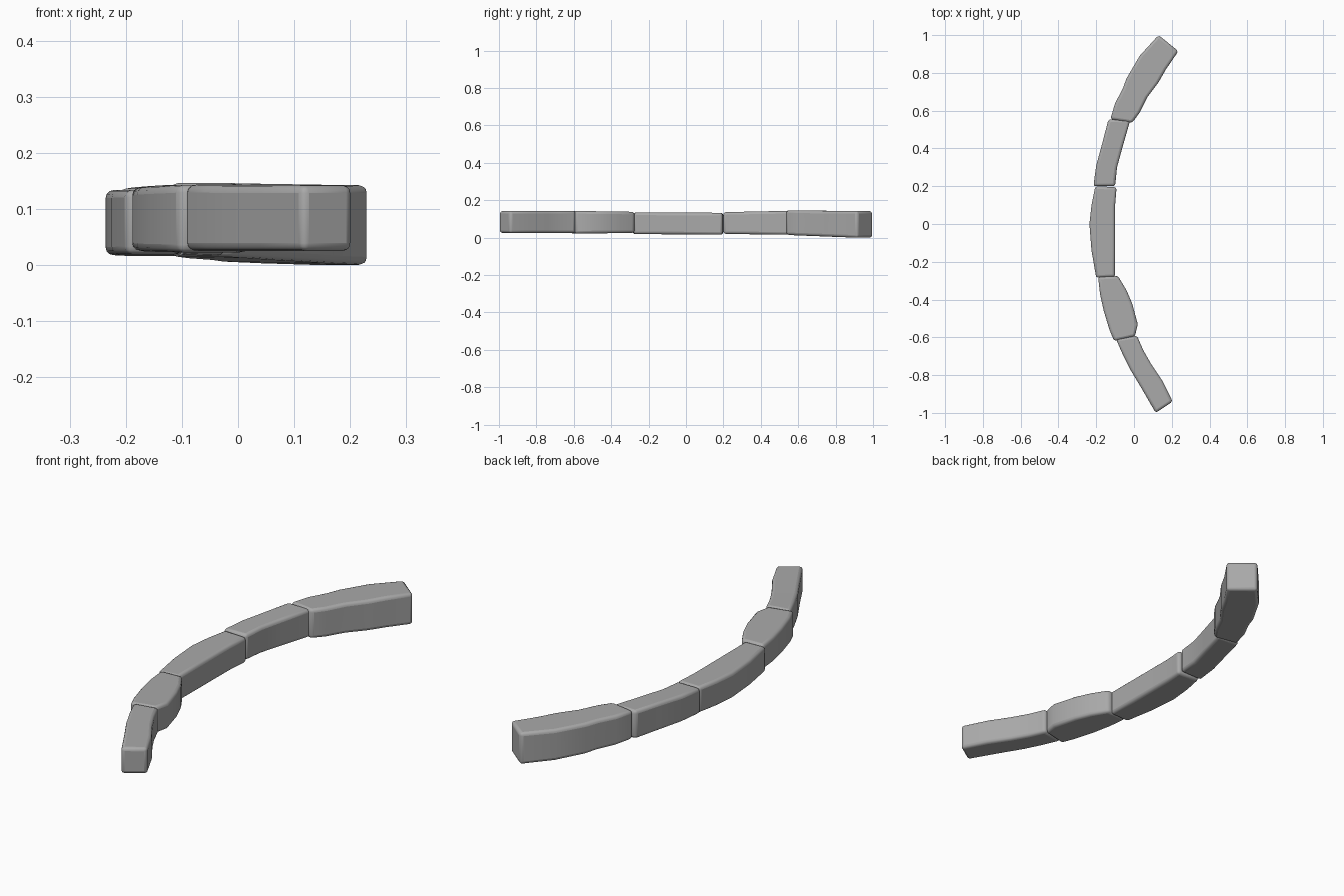
import bpy, bmesh

cube = bpy.data.objects.get("Cube")
if cube:
    bpy.data.objects.remove(cube, do_unlink=True)

stone = bpy.data.materials.new("grey_stone")
stone.use_nodes = True
colour = (0.4, 0.4, 0.4, 1)
stone.diffuse_color = colour
stone.node_tree.nodes["Principled BSDF"].inputs["Base Color"].default_value = colour


def make_stone(name, outer, inner, bottom, top, bevel=0.014):
    """Loft a worn block between its outer and inner plan edges.
    bottom and top are heights at the front and back ends."""
    bm = bmesh.new()
    rings = []
    for i, ((ox, oy), (ix, iy)) in enumerate(zip(outer, inner)):
        t = i / (len(outer) - 1)
        lo = bottom[0] + (bottom[1] - bottom[0]) * t
        hi = top[0] + (top[1] - top[0]) * t
        rings.append([bm.verts.new(p) for p in
                      ((ox, oy, lo), (ix, iy, lo), (ix, iy, hi), (ox, oy, hi))])
    for a, b in zip(rings, rings[1:]):
        for k in range(4):
            n = (k + 1) % 4
            bm.faces.new((a[k], a[n], b[n], b[k]))
    bm.faces.new(rings[0][::-1])
    bm.faces.new(rings[-1])
    bmesh.ops.recalc_face_normals(bm, faces=bm.faces)
    mesh = bpy.data.meshes.new(name)
    bm.to_mesh(mesh)
    bm.free()
    mesh.materials.append(stone)
    obj = bpy.data.objects.new(name, mesh)
    bpy.context.collection.objects.link(obj)
    # Worn, rounded edges
    mod = obj.modifiers.new("worn_edges", "BEVEL")
    mod.width = bevel
    mod.segments = 3
    mod.limit_method = "ANGLE"
    mod.angle_limit = 0.9
    bpy.ops.object.select_all(action="DESELECT")
    obj.select_set(True)
    bpy.context.view_layer.objects.active = obj
    bpy.ops.object.shade_smooth_by_angle(angle=0.7)


# Five stones along the arc, front to back
make_stone("front_end_stone",
           [(.115, -1), (.04, -.87), (-.02, -.77), (-.06, -.69), (-.095, -.61)],
           [(.205, -.94), (.15, -.83), (.09, -.74), (.05, -.67), (.015, -.59)],
           (.025, .025), (.142, .143))
make_stone("front_middle_stone",
           [(-.105, -.62), (-.13, -.56), (-.16, -.46), (-.18, -.37), (-.19, -.28)],
           [(.005, -.595), (.02, -.53), (-.01, -.42), (-.04, -.35), (-.085, -.275)],
           (.022, .025), (.143, .138))
make_stone("centre_stone",
           [(-.2, -.285), (-.225, -.14), (-.236, 0), (-.225, .1), (-.205, .2)],
           [(-.1, -.28), (-.1, -.14), (-.1, 0), (-.1, .1), (-.092, .195)],
           (.019, .016), (.134, .133))
make_stone("back_middle_stone",
           [(-.215, .2), (-.2, .31), (-.17, .42), (-.135, .555)],
           [(-.1, .2), (-.09, .3), (-.06, .41), (-.02, .55)],
           (.02, .016), (.136, .143))
make_stone("back_end_stone",
           [(-.125, .555), (-.1, .64), (-.06, .715), (-.04, .77), (.03, .89), (.13, 1)],
           [(-.01, .535), (.03, .59), (.07, .67), (.13, .75), (.17, .82), (.235, .915)],
           (.015, 0), (.146, .142))
